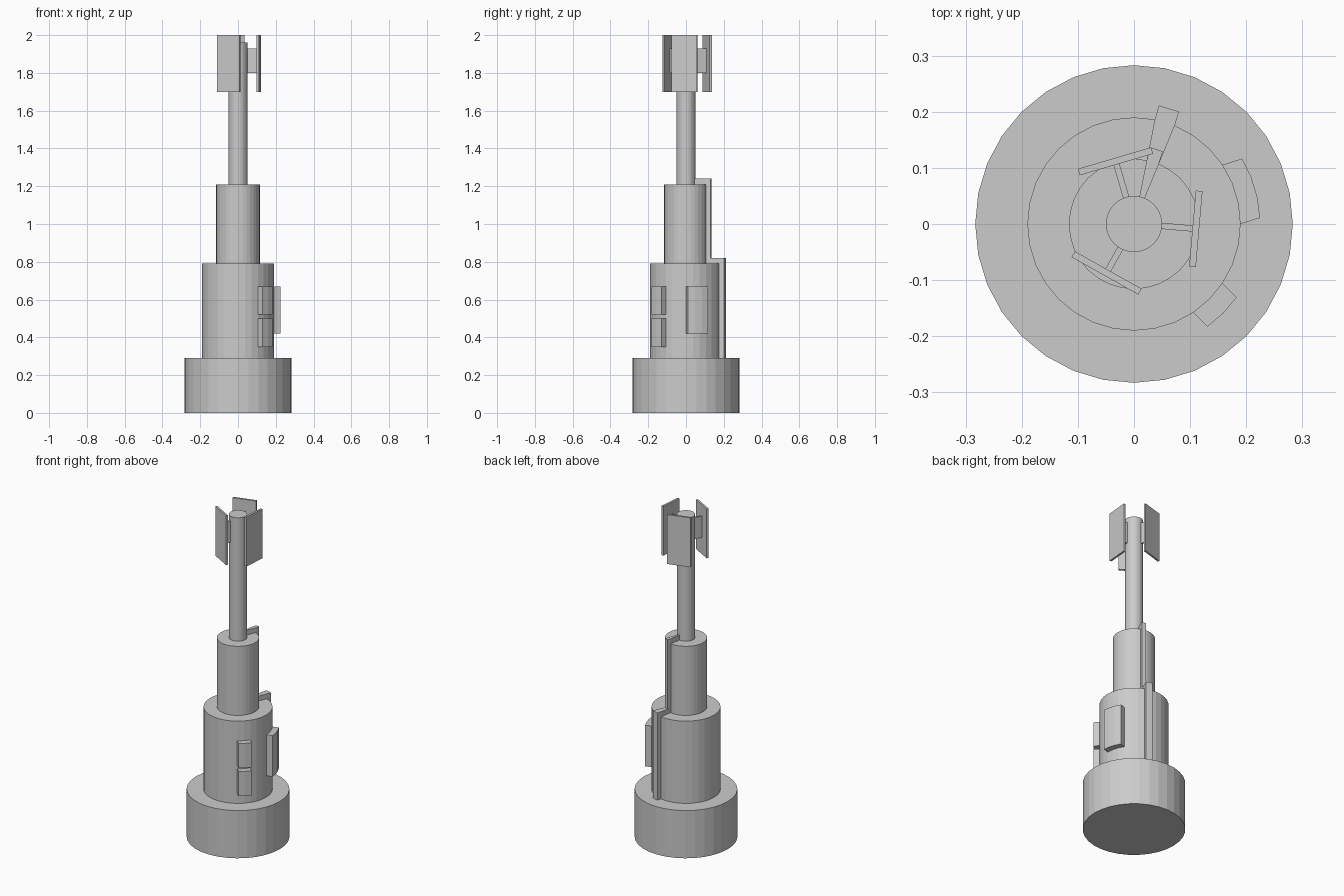
import bpy, bmesh, math
from mathutils import Vector

if "Cube" in bpy.data.objects:
    bpy.data.objects.remove(bpy.data.objects["Cube"])

grey = bpy.data.materials.new("plain grey")
grey.diffuse_color = (0.6, 0.6, 0.6, 1)
grey.use_nodes = True
grey.node_tree.nodes["Principled BSDF"].inputs["Base Color"].default_value = grey.diffuse_color


def finish(name, bm):
    bmesh.ops.recalc_face_normals(bm, faces=bm.faces)
    me = bpy.data.meshes.new(name)
    bm.to_mesh(me)
    bm.free()
    me.materials.append(grey)
    ob = bpy.data.objects.new(name, me)
    bpy.context.collection.objects.link(ob)
    return ob


def prism(name, plan, z0, z1):
    """Vertical prism from a plan outline."""
    bm = bmesh.new()
    f = bm.faces.new([bm.verts.new((p[0], p[1], z0)) for p in plan])
    r = bmesh.ops.extrude_face_region(bm, geom=[f])
    verts = [v for v in r["geom"] if isinstance(v, bmesh.types.BMVert)]
    bmesh.ops.translate(bm, verts=verts, vec=(0, 0, z1 - z0))
    return finish(name, bm)


def polar(r, deg):
    a = math.radians(deg)
    return Vector((r * math.cos(a), r * math.sin(a)))


def tier(name, radius, z0, z1):
    prism(name, [polar(radius, i * 11.25) for i in range(32)], z0, z1)


def radial(deg, pts):
    """Turn (radius, sideways) pairs into plan points along a direction."""
    out, side = polar(1, deg), polar(1, deg + 90)
    return [out * r + side * s for r, s in pts]


# Stepped tower
tier("base", 0.283, 0, 0.29)
tier("lower_body", 0.19, 0.29, 0.79)
tier("upper_body", 0.116, 0.79, 1.21)
tier("mast", 0.05, 1.21, 1.96)


# Raised curved hatches that follow the lower body's facets
def hatch(name, inner, outer, z0, z1):
    prism(name, [polar(0.19, a) for a in inner] +
          [polar(0.225, a) for a in reversed(outer)], z0, z1)


hatch("side_door", (0, 11.25, 22.5, 33.75), (2.8, 12.0, 21.8, 31.2), 0.42, 0.67)
for i, z in enumerate((0.35, 0.52)):
    hatch(f"small_hatch_{i + 1}", (-56.25, -45, -33.75), (-54.4, -45, -35.6),
          z, z + 0.15)


# Cable ducts stepping down the back, one facet wide
def duct(name, r_in, r_mid, r_out, z0, z1):
    half, apo = math.sin(math.radians(5.625)), math.cos(math.radians(5.625))
    a, b = r_in * half, r_mid * half
    prism(name, radial(73.125, [(r_in * apo, -a), (r_mid * apo, -b), (r_out, -b),
                                (r_out, b), (r_mid * apo, b), (r_in * apo, a)]), z0, z1)


duct("upper_cable_duct", 0.05, 0.116, 0.139, 0.79, 1.24)
duct("lower_cable_duct", 0.116, 0.19, 0.215, 0.29, 0.82)


# Antenna panels on brackets: direction, distance, sideways shift
for i, (deg, dist, shift) in enumerate(((-5, 0.1105, 0.001), (106.4, 0.1165, 0.0),
                                        (240.7, 0.1, 0.0))):
    def box(name, r0, r1, w, z0, z1):
        prism(name, radial(deg, [(r0, shift - w), (r1, shift - w),
                                 (r1, shift + w), (r0, shift + w)]), z0, z1)
    box(f"antenna_panel_{i + 1}", dist - 0.006, dist + 0.006, 0.068, 1.7, 2.0)
    box(f"antenna_bracket_{i + 1}", 0.045, dist - 0.006, 0.0055, 1.8, 1.93)
